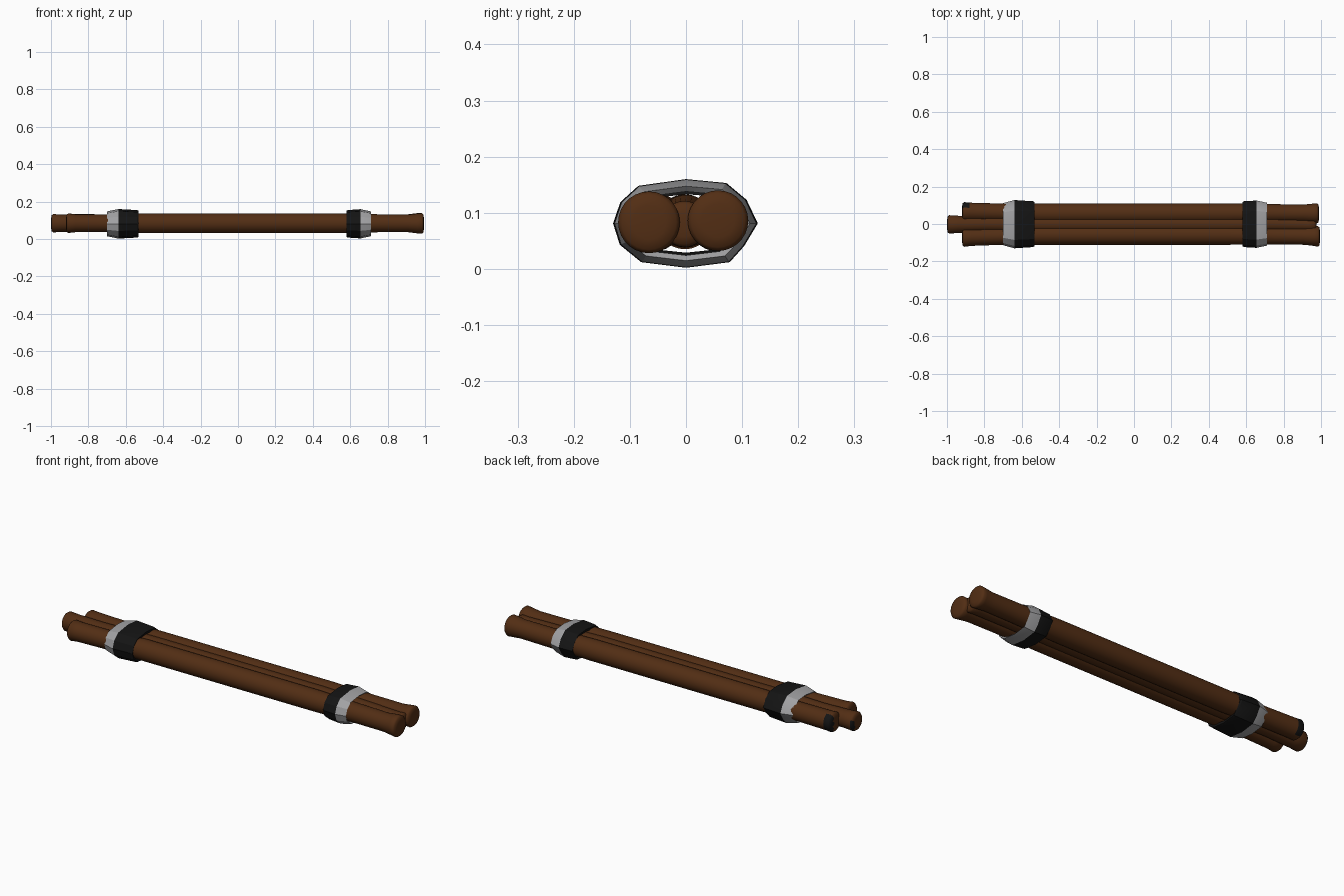
import bpy, bmesh, math

if "Cube" in bpy.data.objects:
    bpy.data.objects.remove(bpy.data.objects["Cube"])


def material(name, rgb):
    m = bpy.data.materials.new(name)
    m.diffuse_color = (*rgb, 1)
    m.use_nodes = True
    m.node_tree.nodes["Principled BSDF"].inputs["Base Color"].default_value = m.diffuse_color
    return m


BROWN = material("brown wood", (0.085, 0.027, 0.007))
BLACK = material("black cloth", (0.007, 0.007, 0.007))
GREY = material("pale grey cloth", (0.36, 0.36, 0.37))


def loft(name, rings, mats, caps, rule, angle):
    """Join rings of points into a skin; rule gives each face its material."""
    bm = bmesh.new()
    loops = [[bm.verts.new(p) for p in ring] for ring in rings]
    n = len(loops[0])
    for i, (a, b) in enumerate(zip(loops, loops[1:])):
        for j in range(n):
            k = (j + 1) % n
            f = bm.faces.new((a[j], a[k], b[k], b[j]))
            f.material_index = rule(i, f.calc_center_median())
    if caps:
        for ring in (loops[0], loops[-1]):
            f = bm.faces.new(ring)
            f.material_index = rule(-1, f.calc_center_median())
    bmesh.ops.recalc_face_normals(bm, faces=bm.faces)
    me = bpy.data.meshes.new(name)
    bm.to_mesh(me)
    bm.free()
    for m in mats:
        me.materials.append(m)
    ob = bpy.data.objects.new(name, me)
    bpy.context.collection.objects.link(ob)
    bpy.ops.object.select_all(action='DESELECT')
    ob.select_set(True)
    bpy.context.view_layer.objects.active = ob
    bpy.ops.object.shade_smooth_by_angle(angle=math.radians(angle))
    return ob


def log(name, stations, rule, n=28):
    """Round log: stations are (x, y, z, radius), with domed ends."""
    first, last = stations[0], stations[-1]
    s = []
    for d, k in ((0, 0.25), (0.001, 0.55), (0.004, 0.88)):
        s.append((first[0] + d, *first[1:3], first[3] * k))
    s += [(first[0] + 0.012, *first[1:])] + stations[1:-1] + [(last[0] - 0.012, *last[1:])]
    for d, k in ((0.004, 0.88), (0.001, 0.55), (0, 0.25)):
        s.append((last[0] - d, *last[1:3], last[3] * k))
    rings = [[(x, y + r * math.cos(2 * math.pi * j / n), z + r * math.sin(2 * math.pi * j / n))
              for j in range(n)] for x, y, z, r in s]
    loft(name, rings, [BROWN, BLACK], True, rule, 50)


# Three logs; the back and middle ones have a dark chip at the left end
log("front_log", [(-0.92, -0.07, 0.084, 0.052), (-0.87, -0.069, 0.084, 0.048),
                  (-0.7, -0.064, 0.084, 0.047), (-0.5, -0.058, 0.084, 0.053),
                  (0.5, -0.058, 0.084, 0.053), (0.75, -0.062, 0.084, 0.048),
                  (0.91, -0.064, 0.083, 0.047), (0.96, -0.064, 0.083, 0.053),
                  (0.995, -0.066, 0.083, 0.055)], lambda i, c: 0)
log("back_log", [(-0.92, 0.066, 0.085, 0.051), (-0.88, 0.065, 0.085, 0.049),
                 (-0.7, 0.062, 0.084, 0.047), (-0.5, 0.057, 0.084, 0.053),
                 (0.5, 0.057, 0.084, 0.053), (0.75, 0.058, 0.084, 0.048),
                 (0.91, 0.057, 0.085, 0.047), (0.96, 0.057, 0.086, 0.052),
                 (0.99, 0.057, 0.086, 0.054)],
    lambda i, c: int(c.x < -0.88 and c.y > 0.085))
log("middle_log", [(-1.0, -0.002, 0.084, 0.049), (-0.94, -0.002, 0.084, 0.046),
                   (-0.8, 0, 0.084, 0.043), (-0.5, 0, 0.085, 0.047),
                   (0.5, 0, 0.085, 0.047), (0.75, 0, 0.082, 0.042),
                   (0.93, -0.003, 0.08, 0.039), (0.975, -0.003, 0.08, 0.041)],
    lambda i, c: int(c.x < -0.985 and c.y > 0.02 and c.z < 0.1))

# Two faceted cloth wraps, each with a black part and a pale outer part
SECTION = [(-0.13, 0.0), (-0.117, 0.038), (-0.085, 0.067), (0, 0.079), (0.072, 0.072),
           (0.108, 0.042), (0.128, 0.0), (0.104, -0.04), (0.078, -0.069), (0, -0.079),
           (-0.08, -0.069), (-0.118, -0.038)]


def wrap(name, stations, pale_bands):
    rings = [[(x, y * ky, 0.081 + z * kz) for y, z in SECTION] for x, ky, kz in stations]
    loft(name, rings, [BLACK, GREY], False, lambda i, c: int(i in pale_bands), 25)


wrap("left_wrap", [(-0.69, 0.78, 0.72), (-0.70, 0.87, 0.84), (-0.64, 1.0, 1.0),
                   (-0.54, 0.95, 0.93), (-0.532, 0.91, 0.89), (-0.54, 0.78, 0.66)], (0, 1))
wrap("right_wrap", [(0.588, 0.78, 0.66), (0.58, 0.92, 0.89), (0.588, 0.95, 0.93),
                    (0.655, 0.98, 0.99), (0.71, 0.89, 0.84), (0.70, 0.78, 0.72)], (3, 4))
